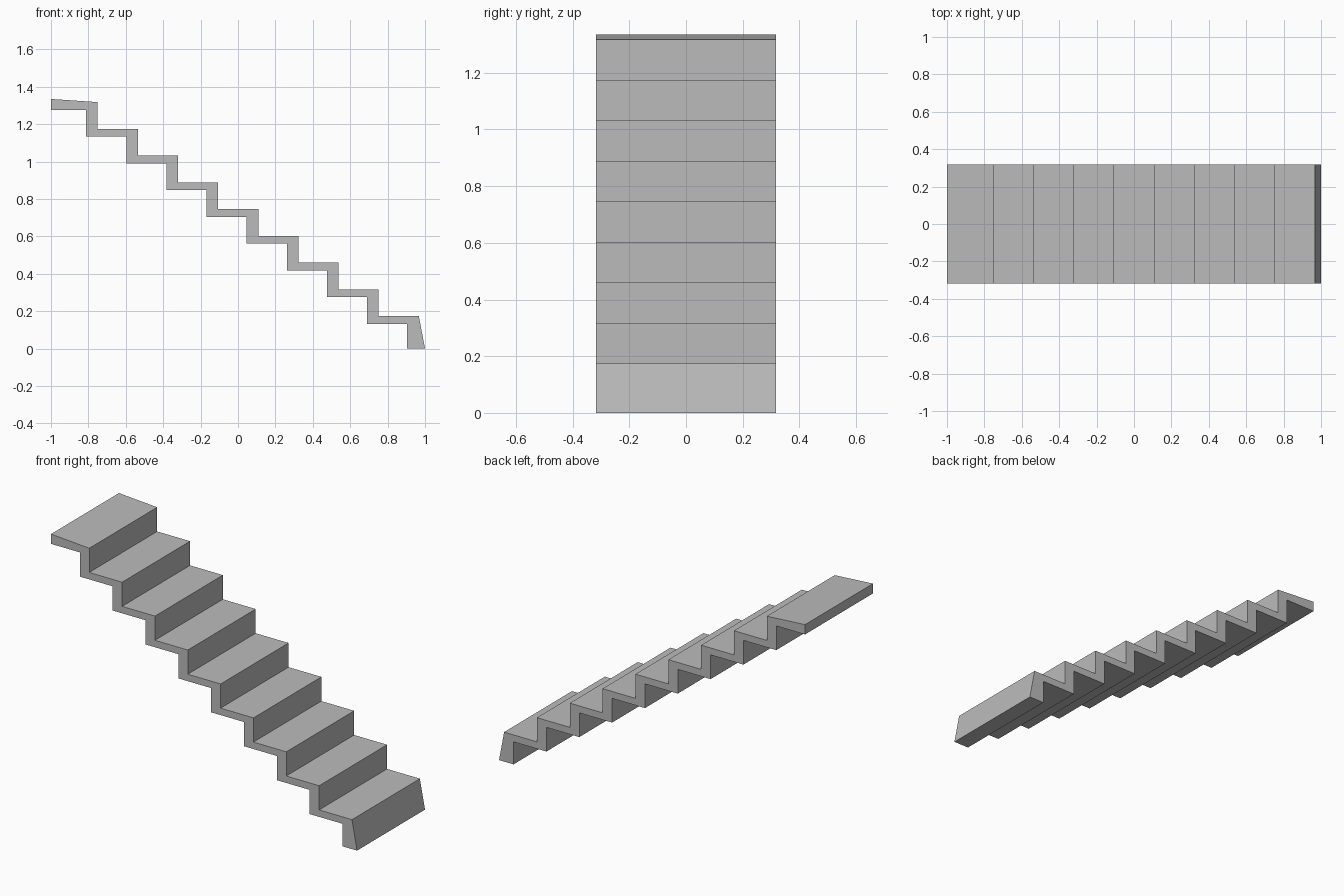
import bpy
import bmesh

# Remove the default cube
cube = bpy.data.objects.get("Cube")
if cube:
    bpy.data.objects.remove(cube, do_unlink=True)

STEPS = 9
RUN, RISE = 0.2146, 0.143
HALF_WIDTH = 0.317

# Plain concrete colour
concrete = bpy.data.materials.new("concrete_grey")
concrete.use_nodes = True
colour = (0.5, 0.5, 0.5, 1)
concrete.diffuse_color = colour
concrete.node_tree.nodes["Principled BSDF"].inputs["Base Color"].default_value = colour


def staircase_profile():
    """Side outline: down over the treads, then back up the underside."""
    upper, lower = [(-1, 1.335)], [(-1, 1.277)]
    for i in range(STEPS):
        nose_x, tread_z = -0.75 + RUN * i, 1.318 - RISE * i
        inner_x, soffit_z = -0.812 + RUN * i, 1.277 - RISE * i
        last = i == STEPS - 1
        upper.append((nose_x, tread_z))
        upper.append((1, 0) if last else (nose_x, tread_z - RISE))
        lower.append((inner_x, soffit_z))
        lower.append((inner_x, 0 if last else soffit_z - RISE))
    return upper + lower[::-1]


# Extrude the outline across the width of the flight
bm = bmesh.new()
outline = bm.faces.new([bm.verts.new((x, -HALF_WIDTH, z)) for x, z in staircase_profile()])
side = bmesh.ops.extrude_face_region(bm, geom=[outline])
moved = [v for v in side["geom"] if isinstance(v, bmesh.types.BMVert)]
bmesh.ops.translate(bm, verts=moved, vec=(0, 2 * HALF_WIDTH, 0))
bmesh.ops.recalc_face_normals(bm, faces=bm.faces)

mesh = bpy.data.meshes.new("stair_flight")
bm.to_mesh(mesh)
bm.free()
mesh.materials.append(concrete)
bpy.context.collection.objects.link(bpy.data.objects.new("stair_flight", mesh))
